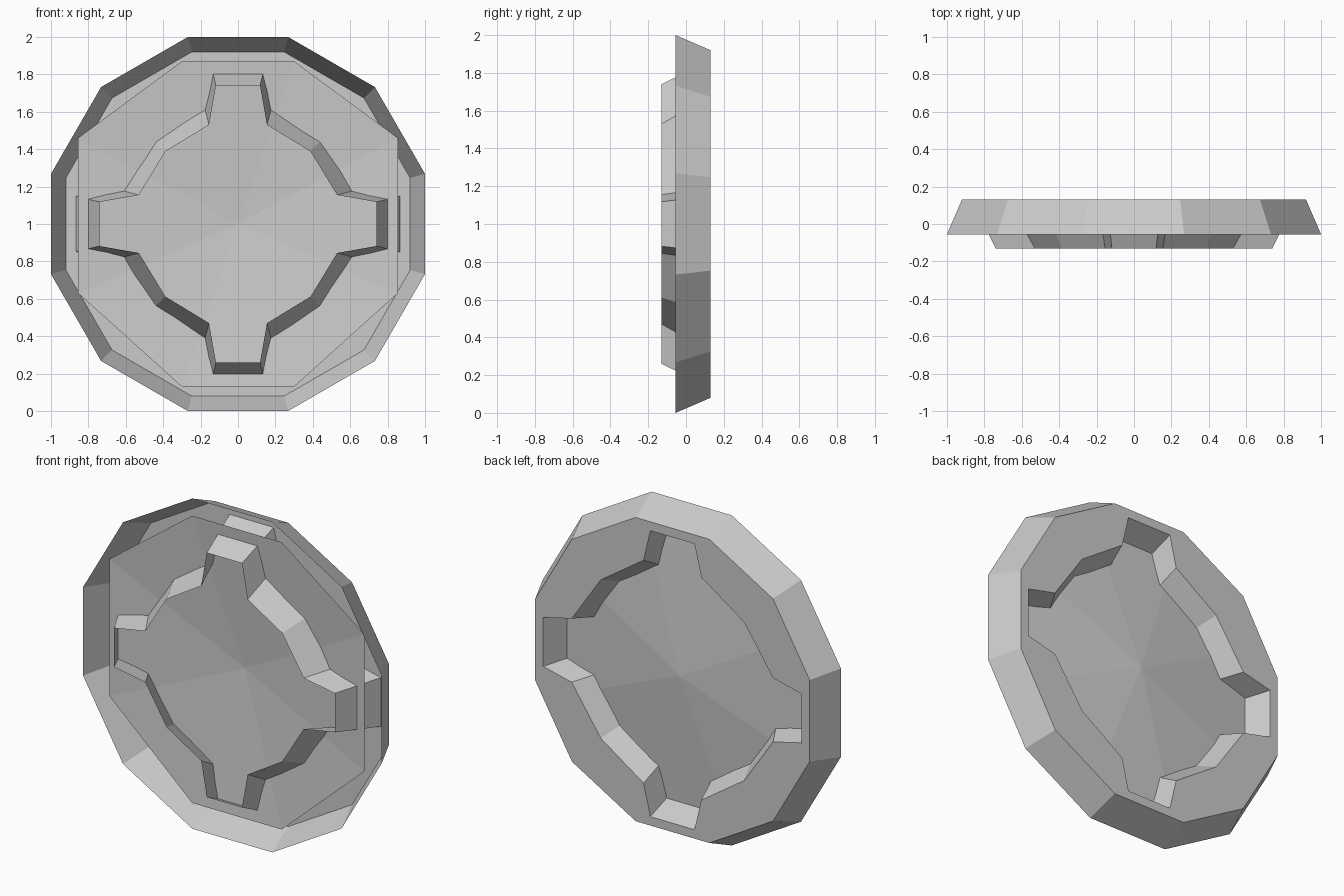
import bpy, bmesh, math

if "Cube" in bpy.data.objects:
    bpy.data.objects.remove(bpy.data.objects["Cube"])

CZ = 1.0                                   # height of the disc centre
Y_LIP, Y_BACK, Y_FRONT = -0.055, 0.13, -0.13


def make_object(name, bm):
    bmesh.ops.recalc_face_normals(bm, faces=bm.faces)
    mesh = bpy.data.meshes.new(name)
    bm.to_mesh(mesh)
    bm.free()
    obj = bpy.data.objects.new(name, mesh)
    bpy.context.collection.objects.link(obj)
    return obj


def add_loop(bm, points, y):
    return [bm.verts.new((x, y, CZ + z)) for x, z in points]


def bridge(bm, a, b):
    n = len(a)
    for i in range(n):
        j = (i + 1) % n
        bm.faces.new((a[i], a[j], b[j], b[i]))


def dodecagon(apothem):
    r = apothem / math.cos(math.pi / 12)
    return [(r * math.cos(math.radians(15 + 30 * i)),
             r * math.sin(math.radians(15 + 30 * i))) for i in range(12)]


def cross(tip, half, notch, notch_half, diag):
    # one quadrant, then rotated four times
    quad = [(tip, half), (notch, notch_half), (diag, diag),
            (notch_half, notch), (half, tip)]
    pts = []
    for _ in range(4):
        pts += quad
        quad = [(-z, x) for x, z in quad]
    return pts


# Outer tapered rim, flat back ring and cross-shaped open wall (thin sheet)
bm = bmesh.new()
lip = add_loop(bm, dodecagon(1.0), Y_LIP)
back = add_loop(bm, dodecagon(0.92), Y_BACK)
hole = add_loop(bm, cross(0.866, 0.148, 0.675, 0.193, 0.48), Y_BACK)
front = add_loop(bm, cross(0.74, 0.118, 0.53, 0.155, 0.388), Y_FRONT)
bridge(bm, lip, back)
bridge(bm, hole, front)
ring_edges = [bm.edges.get((l[i], l[(i + 1) % len(l)]))
              for l in (back, hole) for i in range(len(l))]
bmesh.ops.triangle_fill(bm, use_beauty=True, use_dissolve=False, edges=ring_edges)
bmesh.ops.dissolve_limit(bm, angle_limit=0.01, verts=bm.verts, edges=bm.edges)
make_object("rim_and_cross_wall", bm)

# Shallow dished plate set inside the rim
bm = bmesh.new()
right = [(0.30, -0.87), (0.855, -0.37), (0.855, 0.46), (0.30, 0.87)]
edge = add_loop(bm, right + [(-x, z) for x, z in reversed(right)], -0.01)
centre = bm.verts.new((0, 0.063, CZ))
for i in range(len(edge)):
    bm.faces.new((edge[i], edge[(i + 1) % len(edge)], centre))
make_object("dished_plate", bm)
